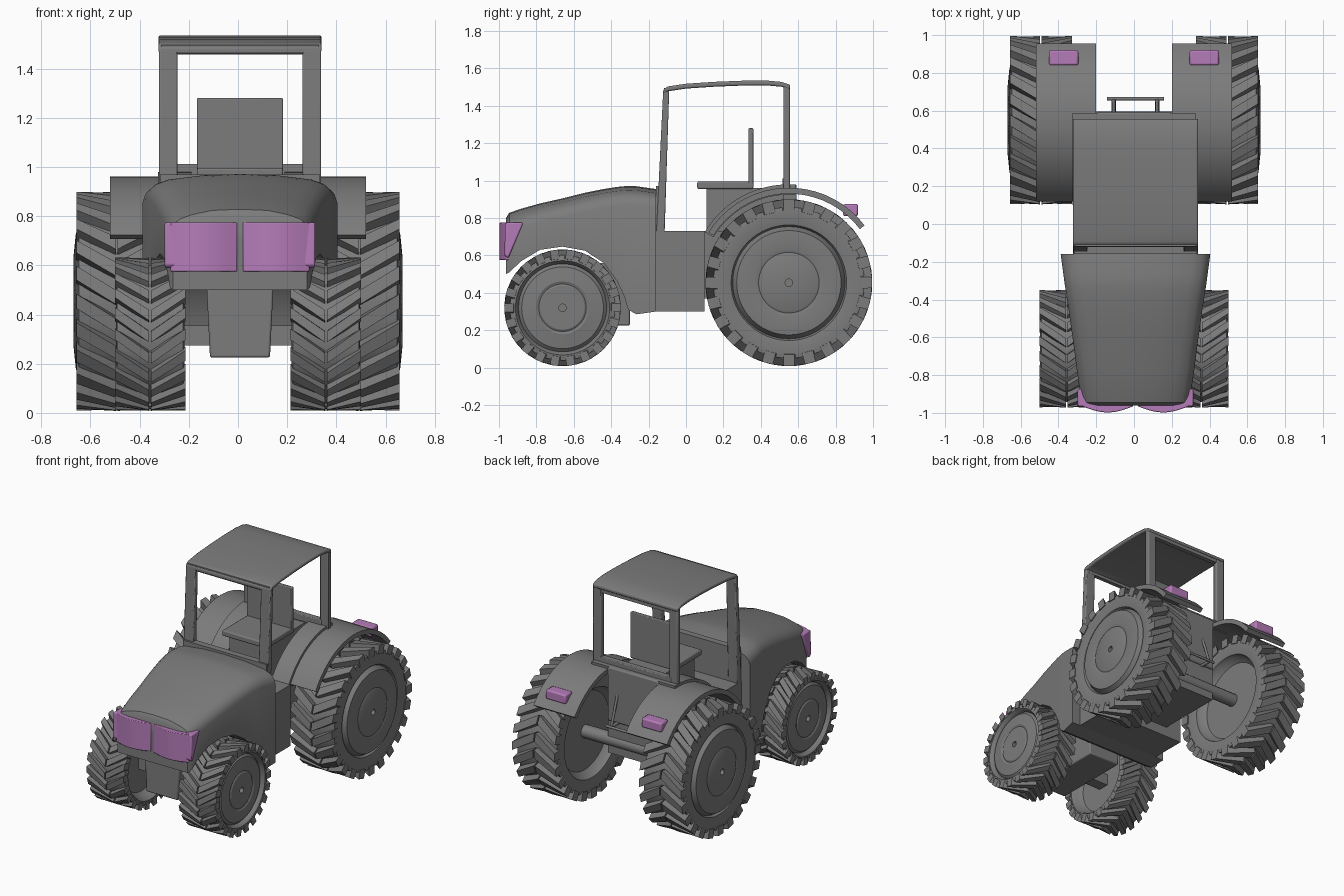
import bpy, bmesh
from math import sin, cos, pi, radians, sqrt
from mathutils import Vector

cube = bpy.data.objects.get("Cube")
if cube:
    bpy.data.objects.remove(cube)

CX = 0.008          # body centreline


def material(name, rgb):
    m = bpy.data.materials.new(name)
    m.use_nodes = True
    m.diffuse_color = (*rgb, 1)
    m.node_tree.nodes["Principled BSDF"].inputs["Base Color"].default_value = (*rgb, 1)
    return m


GREY = material("mid grey", (0.2, 0.2, 0.2))
PURPLE = material("lamp purple", (0.46, 0.2, 0.48))


def finish(name, bm, mat, bevel=0, angle=35):
    bmesh.ops.recalc_face_normals(bm, faces=bm.faces)
    me = bpy.data.meshes.new(name)
    bm.to_mesh(me)
    bm.free()
    me.materials.append(mat)
    ob = bpy.data.objects.new(name, me)
    bpy.context.collection.objects.link(ob)
    if bevel:
        b = ob.modifiers.new("bevel", "BEVEL")
        b.width, b.segments, b.limit_method = bevel, 2, "ANGLE"
    bpy.ops.object.select_all(action="DESELECT")
    ob.select_set(True)
    bpy.context.view_layer.objects.active = ob
    bpy.ops.object.shade_smooth_by_angle(angle=radians(angle))
    return ob


def loft(bm, rings, closed=False):
    """Bridge rings of equal length; cap the ends unless closed."""
    rows = [[bm.verts.new(p) for p in ring] for ring in rings]
    n = len(rows[0])
    for i in range(len(rows) - (0 if closed else 1)):
        a, b = rows[i], rows[(i + 1) % len(rows)]
        for j in range(n):
            bm.faces.new((a[j], a[(j + 1) % n], b[(j + 1) % n], b[j]))
    if not closed:
        bm.faces.new(rows[0])
        bm.faces.new(rows[-1][::-1])


def prism(name, pts, axis, lo, hi, mat=GREY, bevel=0):
    """Extrude a (y, z) outline along x, or an (x, y) outline along z."""
    place = (lambda p, t: (t, *p)) if axis == "x" else (lambda p, t: (*p, t))
    bm = bmesh.new()
    loft(bm, [[place(p, t) for p in pts] for t in (lo, hi)])
    return finish(name, bm, mat, bevel)


def box(name, x, y, z, mat=GREY, bevel=0):
    outline = [(y[0], z[0]), (y[1], z[0]), (y[1], z[1]), (y[0], z[1])]
    return prism(name, outline, "x", x[0], x[1], mat, bevel)


def rod(name, a, b, r):
    a, b = Vector(a), Vector(b)
    bm = bmesh.new()
    bmesh.ops.create_cone(bm, cap_ends=True, segments=12, radius1=r, radius2=r, depth=(b - a).length)
    ob = finish(name, bm, GREY)
    ob.location = (a + b) / 2
    ob.rotation_euler = (b - a).to_track_quat("Z", "Y").to_euler()


def arc(cy, cz, r, start, end, n=18):
    angles = [radians(start + (end - start) * i / n) for i in range(n + 1)]
    return [(cy + r * cos(a), cz + r * sin(a)) for a in angles]


def span(side, lo, hi):
    return sorted((side * lo, side * hi))


# Wheels: turned tyre and rim, with chevron lugs on both halves of the tread
def wheel(name, side, cx, cy, R, half, rim, lug_h, lugs, dome):
    cz, base = R + 0.008, R - lug_h
    section = [(0.02, dome), (rim * 0.5, dome), (rim * 0.54, dome - 0.006),
               (rim * 0.6, dome), (rim * 0.93, dome - 0.01), (rim, half - 0.03),
               (rim * 1.03, half - 0.012), (base - 0.03, half), (base, half - 0.006),
               (base, 0.006 - half), (base - 0.03, -half), (rim * 1.03, 0.012 - half),
               (rim, 0.04 - half), (rim * 0.9, 0.07 - half), (0.02, 0.07 - half)]

    def at(x, r, a):
        return (side * (cx + x), cy + r * cos(a), cz + r * sin(a))

    bm = bmesh.new()
    seg = 64
    loft(bm, [[at(x, r, 2 * pi * i / seg) for r, x in section] for i in range(seg)], True)
    pitch = 2 * pi / lugs
    sweep = 0.1 / R
    for i in range(lugs):
        for s in (-1, 1):
            a0 = pitch * i
            ends = []
            for x, a in ((0.004, a0 + sweep), (half + 0.004, a0)):
                ends.append([at(s * x, r, a + d * pitch) for r, d in
                             ((base - 0.02, -0.3), (R, -0.25), (R, 0.25), (base - 0.02, 0.3))])
            loft(bm, ends)
    finish(name, bm, GREY, 0, 30)


for side, label in ((1, "left"), (-1, "right")):
    wheel("rear_wheel_" + label, side, 0.493, 0.55, 0.446, 0.16, 0.3, 0.042, 24, 0.176)
    wheel("front_wheel_" + label, side, 0.357, -0.66, 0.312, 0.14, 0.235, 0.03, 22, 0.135)
    # Rear fenders and their lamps
    shell = arc(0.55, 0.455, 0.507, 148, 37) + arc(0.55, 0.455, 0.475, 37, 148)
    prism("rear_fender_" + label, shell, "x", *span(side, 0.2, 0.52))
    box("rear_lamp_" + label, span(side, 0.295, 0.45), (0.84, 0.92), (0.81, 0.875), PURPLE, 0.01)
    # Inner cab arch beside the seat
    inner = arc(0.55, 0.455, 0.525, 149, 86) + arc(0.55, 0.455, 0.47, 86, 149)
    prism("cab_arch_" + label, inner, "x", *span(side, 0.19, 0.325))
    # Cab posts
    post = [(-0.16, 0.7), (-0.115, 0.7), (-0.09, 1.48), (-0.122, 1.48)]
    prism("front_post_" + label, post, "x", *[CX + v for v in span(side, 0.255, 0.33)], bevel=0.006)
    box("rear_post_" + label, [CX + v for v in span(side, 0.265, 0.33)], (0.52, 0.555), (0.93, 1.51),
        bevel=0.006)
    # Wrap-around side lamp
    wing = [(-0.972, 0.6), (-0.95, 0.585), (-0.87, 0.775), (-0.965, 0.775)]
    prism("side_lamp_" + label, wing, "x", *[CX + v for v in span(side, 0.25, 0.306)], mat=PURPLE, bevel=0.008)
    # Bulged front lamp panel
    bulge = [(CX + side * (0.012 + 0.27 * t / 8), -0.965 - 0.033 * sin(pi * t / 8)) for t in range(9)]
    bulge += [(CX + side * 0.282, -0.94), (CX + side * 0.012, -0.94)]
    prism("front_lamp_" + label, bulge, "z", 0.575, 0.775, PURPLE, 0.004)
    # Rear linkage arms
    x = CX + side * 0.115
    rod("lower_link_" + label, (x, 0.55, 0.6), (x, 0.665, 0.6), 0.011)
    rod("lift_link_" + label, (x, 0.57, 0.85), (x, 0.655, 0.6), 0.009)

rod("hitch_bar", (CX - 0.15, 0.663, 0.6), (CX + 0.15, 0.663, 0.6), 0.009)

# Hood: lofted along y, its lower edge arched over the front wheels
stations = [(-0.962, 0.272, 0.5, 0.8), (-0.945, 0.285, 0.51, 0.828), (-0.88, 0.295, 0.57, 0.85),
            (-0.78, 0.31, 0.63, 0.878), (-0.66, 0.325, 0.647, 0.905), (-0.54, 0.342, 0.625, 0.935),
            (-0.44, 0.356, 0.56, 0.955), (-0.37, 0.367, 0.465, 0.966), (-0.33, 0.373, 0.38, 0.97),
            (-0.31, 0.376, 0.31, 0.971), (-0.265, 0.382, 0.285, 0.97), (-0.16, 0.396, 0.3, 0.955)]
rings = []
for y, w, low, top in stations:
    half = [(w, low), (w, top - 0.1), (w - 0.012, top - 0.065), (w - 0.04, top - 0.04),
            (w - 0.09, top - 0.022), (w * 0.4, top - 0.005)]
    ring = half + [(0, top)] + [(-x, z) for x, z in reversed(half)]
    rings.append([(CX + x, y, z) for x, z in ring])
bm = bmesh.new()
loft(bm, rings)
finish("hood", bm, GREY)

# Chassis, axles and lower cab
bm = bmesh.new()
loft(bm, [[(CX + x, y, z) for x, y in ((-w, -0.86), (w, -0.86), (w, -0.3), (-w, -0.3))]
          for z, w in ((0.225, 0.122), (0.56, 0.138))])
finish("front_chassis", bm, GREY, 0.008)
box("front_axle", (-0.3, 0.3), (-0.7, -0.62), (0.275, 0.355))
rod("rear_axle", (-0.42, 0.55, 0.455), (0.42, 0.55, 0.455), 0.045)
box("cab_floor", (CX - 0.33, CX + 0.33), (-0.165, 0.1), (0.3, 0.73))
box("firewall", (CX - 0.325, CX + 0.325), (-0.16, -0.115), (0.7, 0.97))
box("rear_body", (-0.2, 0.2), (0.08, 0.58), (0.37, 0.73))
box("rear_wall", (-0.2, 0.2), (0.52, 0.592), (0.6, 0.98), bevel=0.01)
box("rear_rail", (CX - 0.28, CX + 0.28), (0.515, 0.557), (0.965, 1.012), bevel=0.005)

# Seat
box("seat_pedestal", (CX - 0.15, CX + 0.15), (0.11, 0.53), (0.7, 0.96))
box("seat_cushion", (CX - 0.175, CX + 0.175), (0.06, 0.36), (0.955, 0.995), bevel=0.008)
box("seat_back", (CX - 0.175, CX + 0.175), (0.334, 0.36), (0.96, 1.28), bevel=0.005)

# Roof: gently arched panel with front and rear header beams
crown = [(-0.122, 1.485), (-0.1, 1.503), (0.0, 1.518), (0.15, 1.528), (0.3, 1.534),
         (0.43, 1.535), (0.51, 1.528), (0.557, 1.512)]
under = [(y, z - 0.026) for y, z in reversed(crown)]
prism("roof", crown + under, "x", CX - 0.332, CX + 0.332, bevel=0.008)
box("front_header", (CX - 0.32, CX + 0.32), (-0.118, -0.09), (1.458, 1.495))
box("rear_header", (CX - 0.32, CX + 0.32), (0.522, 0.553), (1.465, 1.51))
